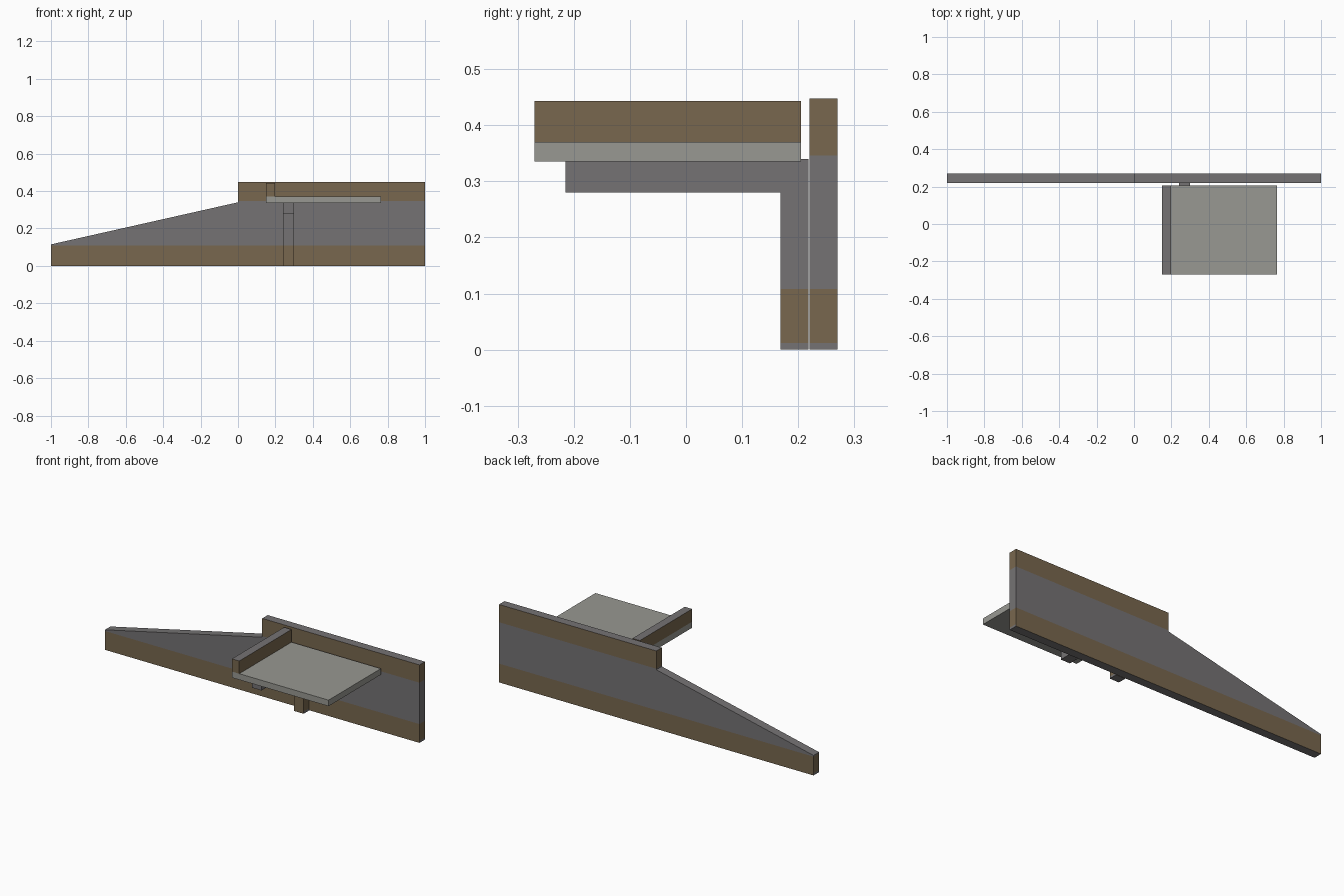
import bpy, bmesh
from mathutils import Vector

if "Cube" in bpy.data.objects:
    bpy.data.objects.remove(bpy.data.objects["Cube"])


def material(name, rgb):
    m = bpy.data.materials.new(name)
    m.diffuse_color = (*rgb, 1)
    m.use_nodes = True
    m.node_tree.nodes["Principled BSDF"].inputs["Base Color"].default_value = m.diffuse_color
    return m


GREY = material("stone grey", (0.178, 0.171, 0.174))
BROWN = material("weathered brown", (0.188, 0.136, 0.077))
PALE = material("pale seat grey", (0.314, 0.314, 0.287))


def extrude(name, points, offset, mats, bands=(), rule=None):
    """Extrude a closed profile, cut it at band heights, colour faces by rule."""
    bm = bmesh.new()
    face = bm.faces.new([bm.verts.new(p) for p in points])
    ext = bmesh.ops.extrude_face_region(bm, geom=[face])
    verts = [g for g in ext["geom"] if isinstance(g, bmesh.types.BMVert)]
    bmesh.ops.translate(bm, verts=verts, vec=Vector(offset))
    for z in bands:
        bmesh.ops.bisect_plane(bm, geom=bm.verts[:] + bm.edges[:] + bm.faces[:],
                               plane_co=(0, 0, z), plane_no=(0, 0, 1))
    bmesh.ops.recalc_face_normals(bm, faces=bm.faces[:])
    if rule:
        for f in bm.faces:
            f.material_index = rule(f)
    mesh = bpy.data.meshes.new(name)
    bm.to_mesh(mesh)
    bm.free()
    for m in mats:
        mesh.materials.append(m)
    ob = bpy.data.objects.new(name, mesh)
    bpy.context.collection.objects.link(ob)
    return ob


def box(name, x, y, z, mats, rule=None):
    pts = [(x[0], y[0], z[0]), (x[1], y[0], z[0]), (x[1], y[0], z[1]), (x[0], y[0], z[1])]
    return extrude(name, pts, (0, y[1] - y[0], 0), mats, (), rule)


BANDS = (0.012, 0.108, 0.346)


def banded(f):
    """Brown bands at foot and top of upright faces, grey elsewhere."""
    if abs(f.normal.z) > 0.15:
        return 0
    zs = [v.co.z for v in f.verts]
    z = (min(zs) + max(zs)) / 2
    if abs(f.normal.x) > 0.5 and z < BANDS[0]:
        return 0
    return 1 if z < BANDS[1] or z > BANDS[2] else 0


# Side wall with sloping low end
wall = [(-1, 0), (1, 0), (1, 0.448), (0, 0.448), (0, 0.34), (-1, 0.115)]
extrude("side_wall", [(x, 0.22, z) for x, z in wall], (0, 0.05, 0), [GREY, BROWN], BANDS, banded)

# L-shaped bracket: post against the wall plus arm under the seat
bracket = [(0.168, 0), (0.218, 0), (0.218, 0.34), (-0.215, 0.34), (-0.215, 0.28), (0.168, 0.28)]
extrude("bracket", [(0.24, y, z) for y, z in bracket], (0.06, 0, 0), [GREY, BROWN], BANDS, banded)

# Seat slab
box("seat", (0.15, 0.765), (-0.27, 0.205), (0.335, 0.37), [PALE])

# Low back ledge standing on the slab, grey top
box("back_ledge", (0.15, 0.197), (-0.27, 0.205), (0.37, 0.443), [GREY, BROWN],
    lambda f: 0 if abs(f.normal.z) > 0.5 else 1)
